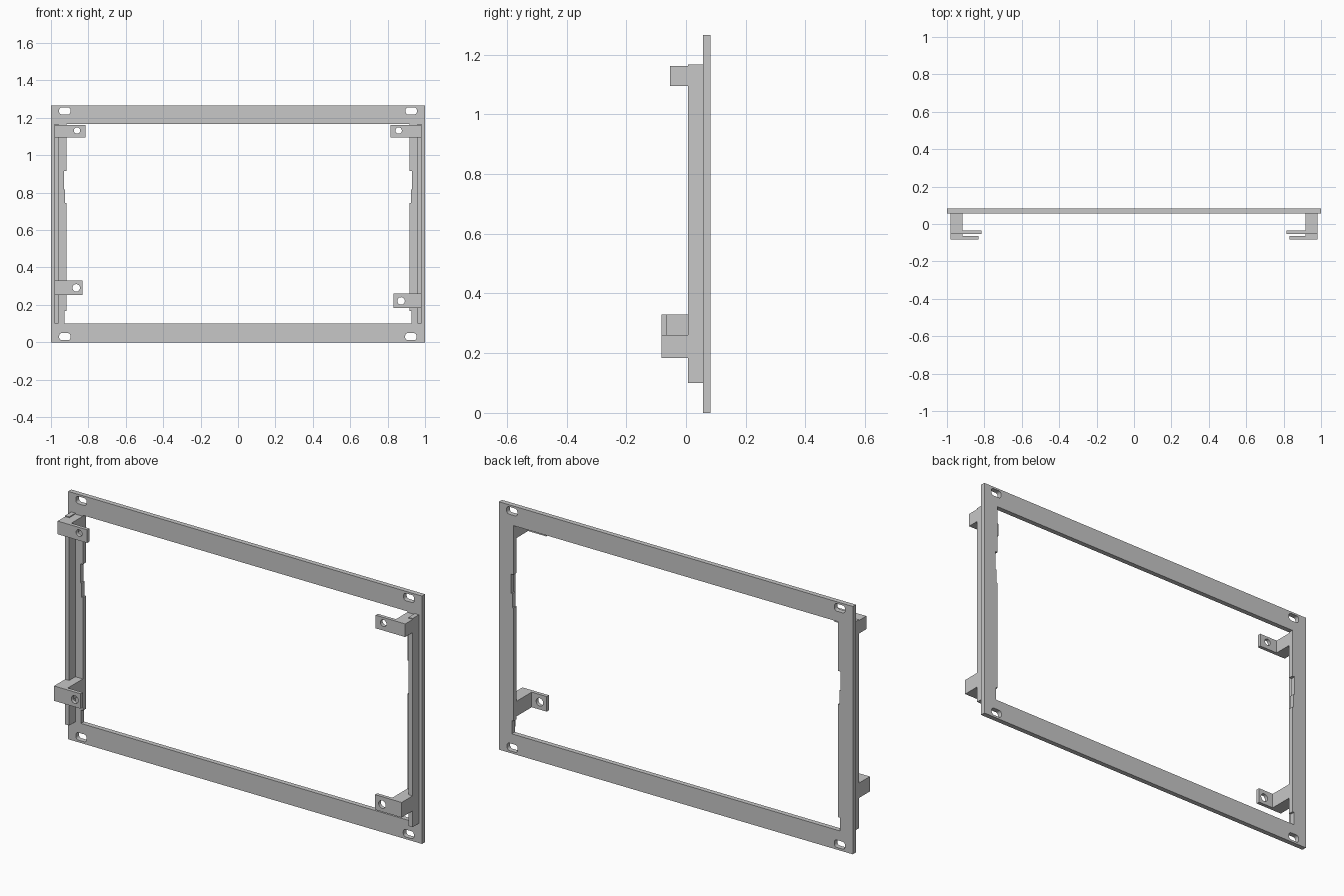
import bpy, bmesh
from math import sin, cos, pi, radians
from mathutils import Matrix

cube = bpy.data.objects.get("Cube")
if cube:
    bpy.data.objects.remove(cube, do_unlink=True)

grey = bpy.data.materials.new("light grey")
grey.use_nodes = True
COLOUR = (0.57, 0.57, 0.57, 1)
grey.diffuse_color = COLOUR
grey.node_tree.nodes["Principled BSDF"].inputs["Base Color"].default_value = COLOUR


def rect(x0, x1, z0, z1):
    return [(x0, z0), (x1, z0), (x1, z1), (x0, z1)]


def rounded(cx, cz, half_w, half_h, r, steps=6):
    """Rounded rectangle outline; a circle when both halves equal r."""
    pts = []
    for i, (sx, sz) in enumerate([(1, 1), (-1, 1), (-1, -1), (1, -1)]):
        for k in range(steps + 1):
            a = (i + k / steps) * pi / 2
            pts.append((cx + sx * (half_w - r) + r * cos(a),
                        cz + sz * (half_h - r) + r * sin(a)))
    return pts


def sheet(name, loops, y0, y1):
    """Flat sheet in the xz plane: first loop is the outline, the rest are holes."""
    curve = bpy.data.curves.new(name, 'CURVE')
    curve.dimensions = '2D'
    curve.fill_mode = 'BOTH'
    curve.extrude = (y1 - y0) / 2
    for loop in loops:
        spline = curve.splines.new('POLY')
        spline.points.add(len(loop) - 1)
        for p, (x, z) in zip(spline.points, loop):
            p.co = (x, z, 0, 1)
        spline.use_cyclic_u = True
    temp = bpy.data.objects.new(name + "_outline", curve)
    bpy.context.collection.objects.link(temp)
    depsgraph = bpy.context.evaluated_depsgraph_get()
    mesh = bpy.data.meshes.new_from_object(temp.evaluated_get(depsgraph))
    bpy.data.objects.remove(temp, do_unlink=True)
    bm = bmesh.new()
    bm.from_mesh(mesh)
    bmesh.ops.remove_doubles(bm, verts=bm.verts, dist=1e-5)
    bmesh.ops.transform(bm, verts=bm.verts, matrix=Matrix.Translation((0, (y0 + y1) / 2, 0))
                        @ Matrix.Rotation(radians(90), 4, 'X'))
    bmesh.ops.recalc_face_normals(bm, faces=bm.faces)
    bm.to_mesh(mesh)
    bm.free()
    mesh.materials.clear()
    mesh.materials.append(grey)
    obj = bpy.data.objects.new(name, mesh)
    bpy.context.collection.objects.link(obj)
    bpy.ops.object.select_all(action='DESELECT')
    obj.select_set(True)
    bpy.context.view_layer.objects.active = obj
    bpy.ops.object.shade_smooth_by_angle(angle=radians(30))


PLATE_FRONT, PLATE_BACK = 0.057, 0.082
HEIGHT, OPEN_LOW, OPEN_TOP = 1.266, 0.1, 1.166
INNER, OUTER = 0.917, 0.982

# Opening edge with shallow relief notches, shared by both sides
edge = [(0.927, OPEN_LOW), (0.927, 0.168), (INNER, 0.168), (INNER, 0.745),
        (0.924, 0.745), (0.924, 0.817), (0.931, 0.817), (0.931, 0.915),
        (INNER, 0.915), (INNER, OPEN_TOP)]
opening = edge + [(-x, z) for x, z in reversed(edge)]

# Front frame with four mounting slots
slots = [rounded(x, z, 0.03, 0.019, 0.014)
         for x, z in [(-0.926, 1.237), (0.926, 1.237), (-0.926, 0.03), (0.924, 0.03)]]
sheet("frame_plate", [rect(-1, 1, 0, HEIGHT), opening] + slots, PLATE_FRONT, PLATE_BACK)

# Side rails
for name, side in (("left", 1), ("right", -1)):
    sheet(name + "_rail", [rect(side * 0.959, side * OUTER, OPEN_LOW, OPEN_TOP)],
          0.007, PLATE_FRONT)

# Bracket arms with drilled tabs
# name, side, bottom, top, front, tab end, hole x, hole z, hole radius
brackets = [("upper_left", 1, 1.094, 1.161, -0.053, 0.815, 0.859, 1.132, 0.017),
            ("upper_right", -1, 1.094, 1.161, -0.053, 0.815, 0.861, 1.132, 0.017),
            ("lower_left", 1, 0.183, 0.26, -0.082, 0.832, 0.872, 0.221, 0.02),
            ("lower_right", -1, 0.254, 0.33, -0.082, 0.832, 0.865, 0.291, 0.02)]
TAB = 0.018

for name, side, low, top, front, end, hx, hz, r in brackets:
    sheet(name + "_bracket_arm", [rect(side * INNER, side * OUTER, low, top)],
          front + TAB, PLATE_FRONT)
    sheet(name + "_bracket_tab", [rect(side * end, side * OUTER, low, top),
                                  rounded(side * hx, hz, r, r, r)],
          front, front + TAB)
